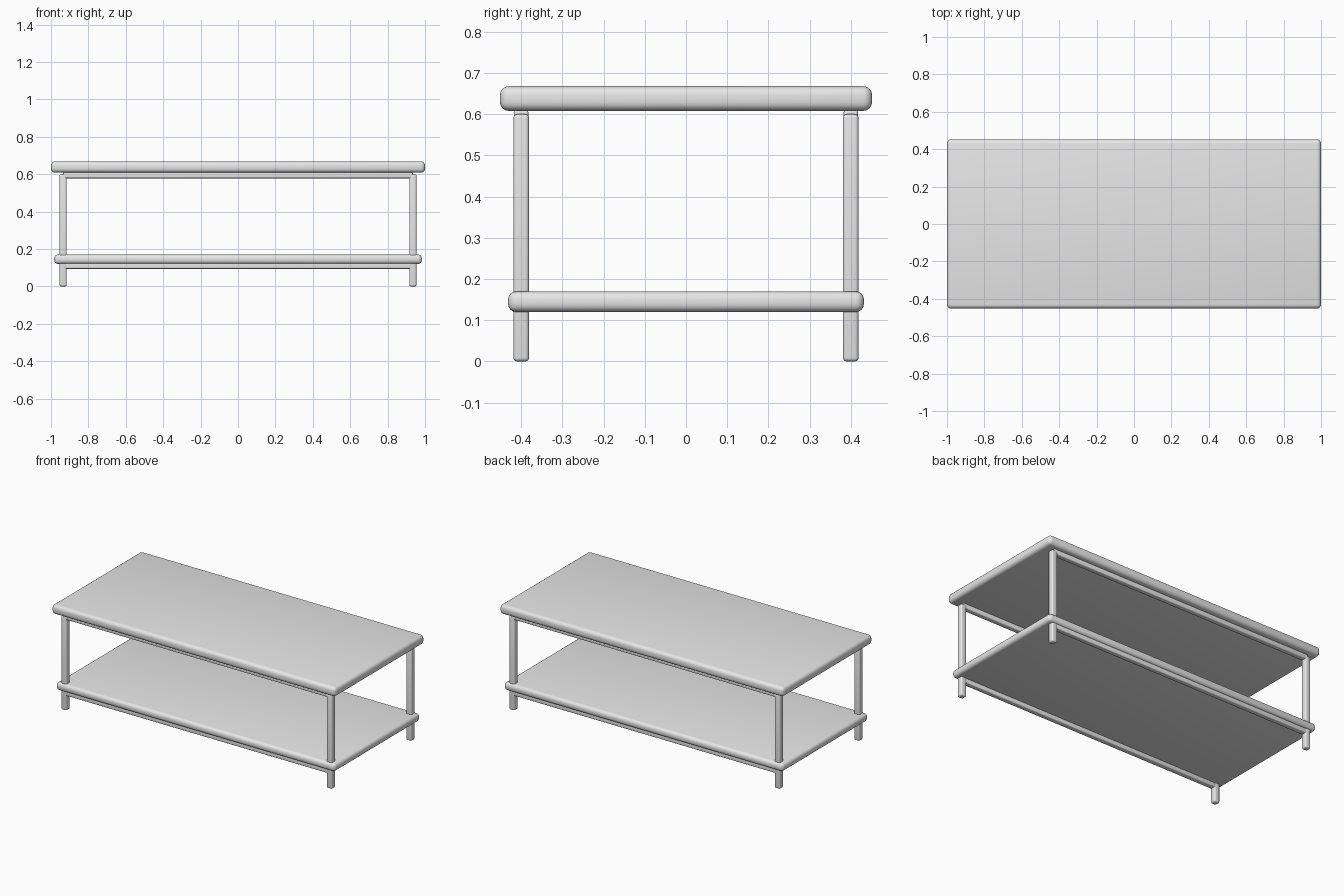
import bpy
import math

cube = bpy.data.objects.get("Cube")
if cube:
    bpy.data.objects.remove(cube, do_unlink=True)

grey = bpy.data.materials.new("light_grey")
grey.use_nodes = True
colour = (0.8, 0.8, 0.8, 1)
grey.diffuse_color = colour
grey.node_tree.nodes["Principled BSDF"].inputs["Base Color"].default_value = colour


def rounded_box(name, size, centre, radius):
    """Box with rounded edges, smooth shaded."""
    bpy.ops.mesh.primitive_cube_add(size=1, location=centre)
    obj = bpy.context.object
    obj.name = name
    obj.scale = size
    bpy.ops.object.transform_apply(location=False, rotation=False, scale=True)
    bevel = obj.modifiers.new("Rounded edges", "BEVEL")
    bevel.width = radius
    bevel.segments = 4
    obj.data.materials.append(grey)
    bpy.ops.object.modifier_apply(modifier=bevel.name)
    bpy.ops.object.shade_smooth_by_angle(angle=math.radians(35))
    return obj


# Table top and lower shelf
rounded_box("table_top", (2.0, 0.904, 0.06), (0, 0, 0.638), 0.022)
rounded_box("lower_shelf", (1.966, 0.864, 0.05), (0, 0, 0.145), 0.02)

LEG_X, LEG_Y = 0.935, 0.4
for depth, sy in (("front", -1), ("back", 1)):
    # Legs
    for side, sx in (("left", 1), ("right", -1)):
        rounded_box(f"{depth}_{side}_leg", (0.038, 0.038, 0.6),
                    (sx * LEG_X, sy * LEG_Y, 0.3), 0.009)
    # Long rails under each board
    for level, z in (("upper", 0.594), ("lower", 0.11)):
        rounded_box(f"{depth}_{level}_rail", (1.87, 0.035, 0.032),
                    (0, sy * LEG_Y, z), 0.007)
